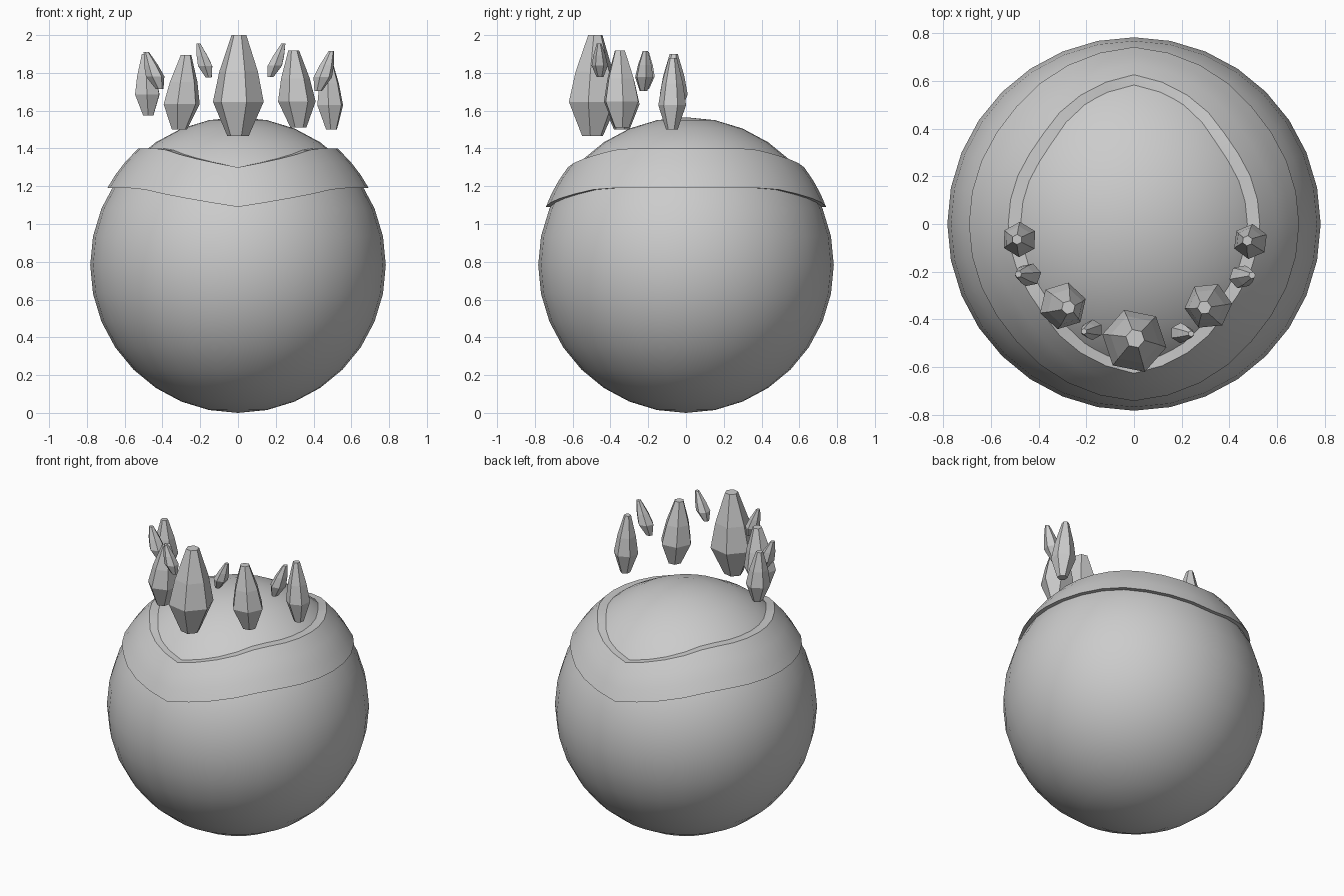
import bpy, bmesh
from math import sin, cos, pi, sqrt, degrees
from mathutils import Vector

if "Cube" in bpy.data.objects:
    bpy.data.objects.remove(bpy.data.objects["Cube"])

R = 0.7825            # body radius, also its centre height


def add_object(name, bm, smooth_angle=None):
    bmesh.ops.recalc_face_normals(bm, faces=bm.faces)
    mesh = bpy.data.meshes.new(name)
    bm.to_mesh(mesh)
    bm.free()
    ob = bpy.data.objects.new(name, mesh)
    bpy.context.collection.objects.link(ob)
    if smooth_angle:
        bpy.ops.object.select_all(action='DESELECT')
        ob.select_set(True)
        bpy.context.view_layer.objects.active = ob
        bpy.ops.object.shade_smooth_by_angle(angle=smooth_angle)
    return ob


# Round body
bm = bmesh.new()
bmesh.ops.create_uvsphere(bm, u_segments=32, v_segments=16, radius=R)
bmesh.ops.translate(bm, verts=bm.verts, vec=(0, 0, R))
add_object("round_body", bm, 0.7)


# Band hugging the body, dipping to a point at front and back
def lift(angle):
    a = degrees(angle) % 180
    a = min(a, 180 - a)
    return 0.1 * (a / 45 * 0.92 if a < 45 else min(1, 0.92 + (a - 45) / 11.25 * 0.08))


bm = bmesh.new()
sections = []
for i in range(32):
    t = 2 * pi * i / 32
    # (height, shell radius): outer side going up, then inner side going down
    profile = [(1.09 + 0.21 * k / 3, 0.803 + 0.003 * k) for k in range(4)]
    profile += [(1.30, 0.772), (1.195, 0.765), (1.09, 0.772)]
    ring = []
    for h, shell in profile:
        z = h + lift(t)
        r = sqrt(shell ** 2 - (z - R) ** 2)
        ring.append(bm.verts.new((r * sin(t), -r * cos(t), z)))
    sections.append(ring)
for i in range(32):
    a, b = sections[i], sections[(i + 1) % 32]
    for k in range(len(a)):
        n = (k + 1) % len(a)
        bm.faces.new((a[k], b[k], b[n], a[n]))
add_object("head_band", bm, 0.6)


# Faceted crystals floating over the band
def crystal(name, bottom, top, radius, turn):
    bottom, top = Vector(bottom), Vector(top)
    bm = bmesh.new()
    rings = []
    for f, s in [(0, 0.42), (0.34, 1.0), (0.64, 0.76), (1, 0.29)]:
        c = bottom.lerp(top, f)
        rings.append([bm.verts.new(c + Vector((cos(turn + j * pi / 3), sin(turn + j * pi / 3), 0)) * radius * s)
                      for j in range(6)])
    for a, b in zip(rings, rings[1:]):
        for j in range(6):
            n = (j + 1) % 6
            bm.faces.new((a[j], a[n], b[n], b[j]))
    bm.faces.new(rings[0])
    bm.faces.new(rings[-1])
    add_object(name, bm)


crystal("centre_crystal", (0, -0.495, 1.465), (0.005, -0.48, 2.0), 0.137, -0.2)
crystal("large_crystal_left", (-0.31, -0.34, 1.50), (-0.275, -0.35, 1.895), 0.1, 0.3)
crystal("large_crystal_right", (0.32, -0.34, 1.51), (0.295, -0.35, 1.918), 0.1, 0.1)
crystal("outer_crystal_left", (-0.475, -0.065, 1.575), (-0.49, -0.065, 1.9), 0.074, 0.5)
crystal("outer_crystal_right", (0.495, -0.075, 1.50), (0.475, -0.07, 1.88), 0.074, 0.4)
crystal("small_crystal_left", (-0.415, -0.215, 1.715), (-0.485, -0.21, 1.91), 0.05, 0.2)
crystal("small_crystal_right", (0.425, -0.225, 1.705), (0.495, -0.215, 1.917), 0.05, 0.2)
crystal("tiny_crystal_left", (-0.155, -0.44, 1.775), (-0.21, -0.45, 1.955), 0.043, 0.5)
crystal("tiny_crystal_right", (0.172, -0.455, 1.778), (0.24, -0.46, 1.955), 0.043, 0.5)
